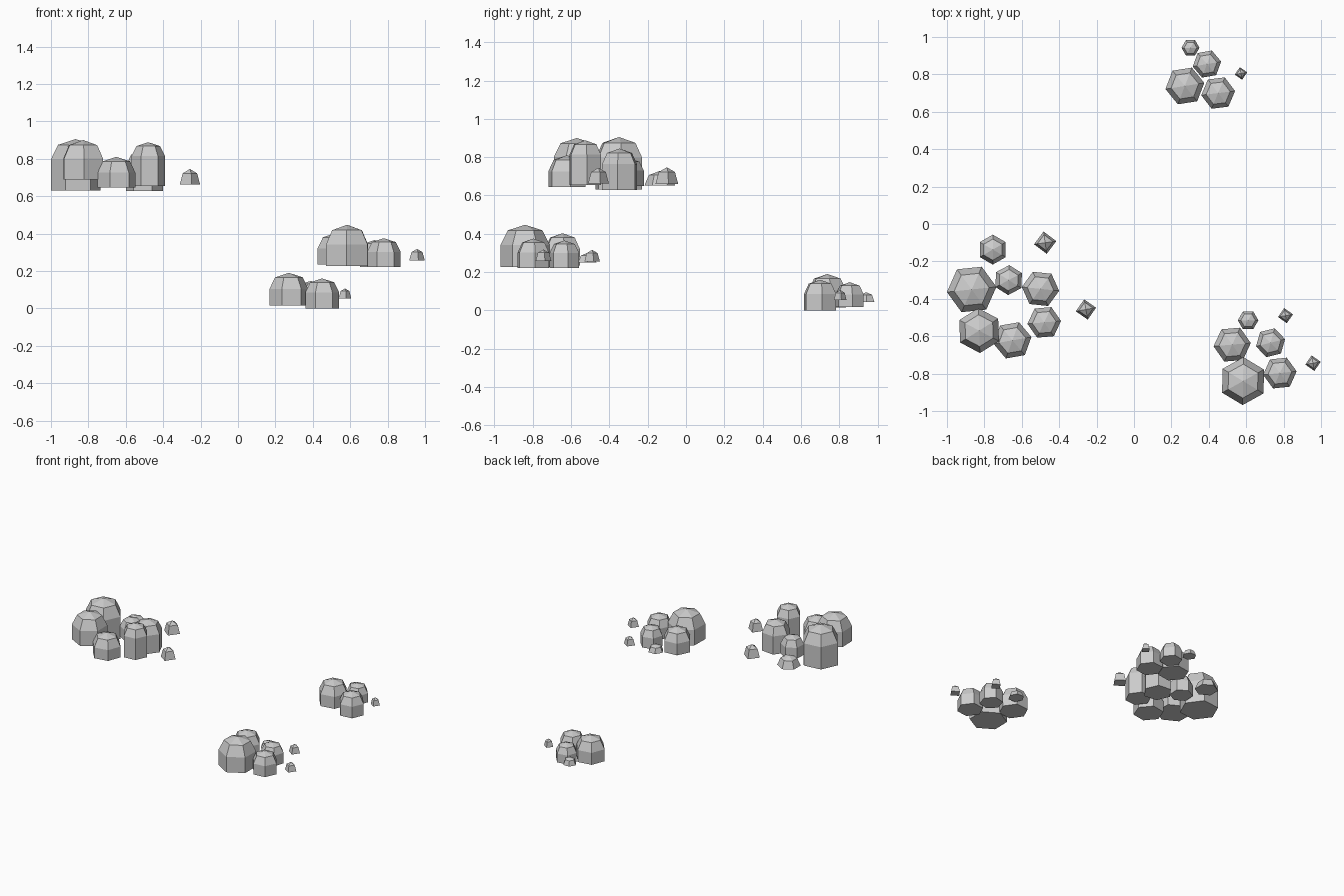
import bpy, bmesh
from math import cos, sin, pi, radians


def puff(name, sides, x, y, r, z0, z1, turn):
    """Faceted dome with a flat underside; large puffs stand on a straight wall."""
    spring = max(z0, z1 - 0.82 * r) if r > 0.07 else z0
    if spring - z0 < 0.03:
        spring = z0
    bm = bmesh.new()

    def ring(radius, z):
        return [bm.verts.new((x + radius * cos(2 * pi * i / sides + radians(turn)),
                              y + radius * sin(2 * pi * i / sides + radians(turn)), z))
                for i in range(sides)]

    rings = [ring(r, z0)]
    if spring > z0:
        rings.append(ring(r, spring))
    rings.append(ring(0.71 * r, spring + 0.72 * (z1 - spring)))
    apex = bm.verts.new((x, y, z1))
    bm.faces.new(rings[0][::-1])
    for i in range(sides):
        j = (i + 1) % sides
        for a, b in zip(rings, rings[1:]):
            bm.faces.new((a[i], a[j], b[j], b[i]))
        bm.faces.new((rings[-1][i], rings[-1][j], apex))
    mesh = bpy.data.meshes.new(name)
    bm.to_mesh(mesh)
    bm.free()
    bpy.context.collection.objects.link(bpy.data.objects.new(name, mesh))


def cloud(name, puffs, wisps):
    for i, p in enumerate(puffs):
        puff(f"{name}_puff_{i + 1}", 6, *p)
    for i, p in enumerate(wisps):
        puff(f"{name}_wisp_{i + 1}", 4, *p)


# each entry: x, y, radius, bottom, top, turn in degrees
# large high cloud
cloud("high_cloud", [
    (-0.868, -0.35, 0.133, 0.63, 0.905, 6),
    (-0.828, -0.57, 0.12, 0.69, 0.90, 32),
    (-0.65, -0.622, 0.103, 0.645, 0.81, 10),
    (-0.48, -0.526, 0.09, 0.655, 0.888, 5),
    (-0.50, -0.347, 0.10, 0.628, 0.845, -6),
    (-0.67, -0.30, 0.08, 0.65, 0.795, 28),
    (-0.755, -0.137, 0.08, 0.652, 0.728, 30),
], [
    (-0.475, -0.10, 0.06, 0.66, 0.747, 8),
    (-0.257, -0.457, 0.055, 0.663, 0.745, 10),
])

# middle cloud
cloud("middle_cloud", [
    (0.583, -0.84, 0.128, 0.227, 0.447, 29),
    (0.525, -0.645, 0.10, 0.235, 0.403, 5),
    (0.78, -0.797, 0.09, 0.22, 0.375, 6),
    (0.73, -0.635, 0.08, 0.22, 0.365, 14),
    (0.61, -0.515, 0.055, 0.25, 0.30, 0),
], [
    (0.81, -0.49, 0.041, 0.255, 0.316, 10),
    (0.957, -0.744, 0.042, 0.257, 0.318, 10),
])

# small low cloud
cloud("low_cloud", [
    (0.272, 0.738, 0.105, 0.015, 0.19, 9),
    (0.45, 0.70, 0.091, 0.0, 0.16, 7),
    (0.39, 0.855, 0.077, 0.018, 0.147, 10),
    (0.302, 0.942, 0.048, 0.045, 0.095, 0),
], [
    (0.572, 0.805, 0.034, 0.053, 0.107, 10),
])
